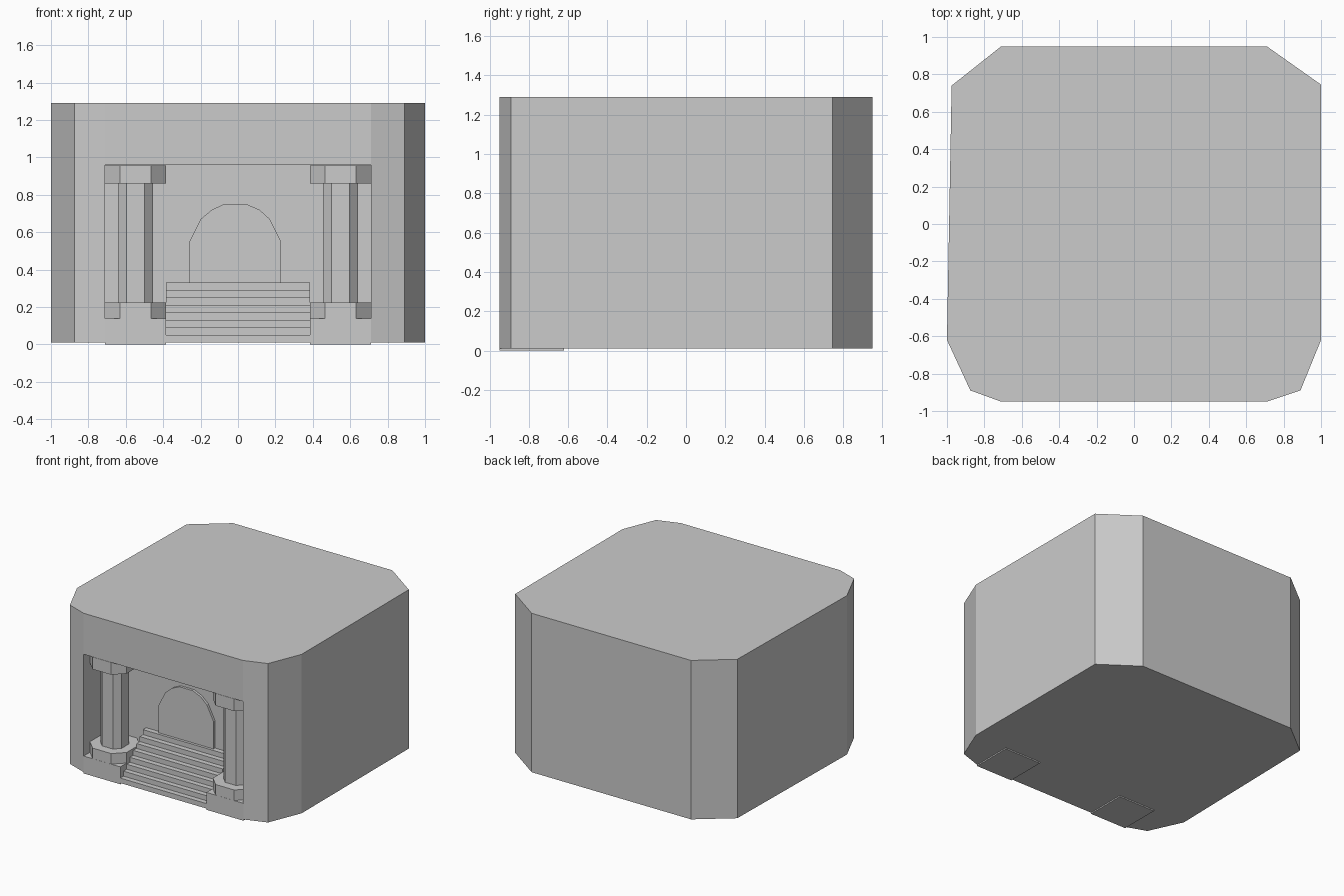
import bpy, bmesh
from mathutils import Vector

if "Cube" in bpy.data.objects:
    bpy.data.objects.remove(bpy.data.objects["Cube"])


def prism(name, points, offset):
    """Extrude a closed outline of 3D points along an offset vector."""
    bm = bmesh.new()
    face = bm.faces.new([bm.verts.new(p) for p in points])
    ext = bmesh.ops.extrude_face_region(bm, geom=[face], use_keep_orig=True)
    moved = [g for g in ext["geom"] if isinstance(g, bmesh.types.BMVert)]
    bmesh.ops.translate(bm, verts=moved, vec=Vector(offset))
    bmesh.ops.recalc_face_normals(bm, faces=bm.faces)
    mesh = bpy.data.meshes.new(name)
    bm.to_mesh(mesh)
    bm.free()
    ob = bpy.data.objects.new(name, mesh)
    bpy.context.collection.objects.link(ob)
    return ob


def box(name, x0, x1, y0, y1, z0, z1):
    pts = [(x0, y0, z0), (x1, y0, z0), (x1, y1, z0), (x0, y1, z0)]
    return prism(name, pts, (0, 0, z1 - z0))


def octagon(name, cx, cy, half, flat, z0, z1):
    """Upright prism with chamfered square cross-section."""
    h, f = half, flat
    ring = [(-f, -h), (f, -h), (h, -f), (h, f), (f, h), (-f, h), (-h, f), (-h, -f)]
    return prism(name, [(cx + x, cy + y, z0) for x, y in ring], (0, 0, z1 - z0))


FRONT, BACK = -0.95, -0.62   # front face and rear wall of the porch

# Main block with uneven chamfered corners
outline = [(-0.71, 0.95), (0.71, 0.95), (1, 0.745), (1, -0.62), (0.89, -0.89),
           (0.71, FRONT), (-0.71, FRONT), (-0.875, -0.89), (-1, -0.62), (-0.975, 0.74)]
block = prism("building_block", [(x, y, 0.01) for x, y in outline], (0, 0, 1.28))

# Porch recess cut into the front
cutter = box("porch_cutter", -0.71, 0.71, -1.2, BACK, -0.2, 0.96)
cutter.hide_render = True
cut = block.modifiers.new("porch", "BOOLEAN")
cut.operation = "DIFFERENCE"
cut.solver = "EXACT"
cut.object = cutter
bpy.context.view_layer.objects.active = block
bpy.ops.object.modifier_apply(modifier=cut.name)
bpy.data.objects.remove(cutter)

# Columns on plinths, one on each side
for side, s in (("left", -1), ("right", 1)):
    cx, cy = s * 0.548, -0.785
    box(side + "_plinth", cx - 0.164, cx + 0.164, FRONT, BACK, 0, 0.14)
    octagon(side + "_column_base", cx, cy, 0.164, 0.083, 0.14, 0.225)
    octagon(side + "_column_shaft", cx, cy, 0.093, 0.048, 0.225, 0.86)
    octagon(side + "_column_capital", cx, cy, 0.164, 0.083, 0.86, 0.958)

# Stairs as one stepped profile
steps = 8
tread, rise = (BACK - FRONT) / steps, 0.32 / steps
profile = [(FRONT, 0.01)]
for i in range(steps):
    z = 0.01 + (i + 1) * rise
    profile += [(FRONT + i * tread, z), (FRONT + (i + 1) * tread, z)]
profile.append((BACK, 0.01))
prism("stairs", [(-0.384, y, z) for y, z in profile], (0.768, 0, 0))

# Arched door standing slightly proud of the rear wall
arch = [(-0.26, 0.33), (-0.26, 0.55), (-0.20, 0.67), (-0.14, 0.72), (-0.075, 0.75),
        (0.045, 0.75), (0.115, 0.72), (0.17, 0.67), (0.23, 0.55), (0.23, 0.33)]
prism("arched_door", [(x, BACK - 0.02, z) for x, z in arch], (0, 0.02, 0))
